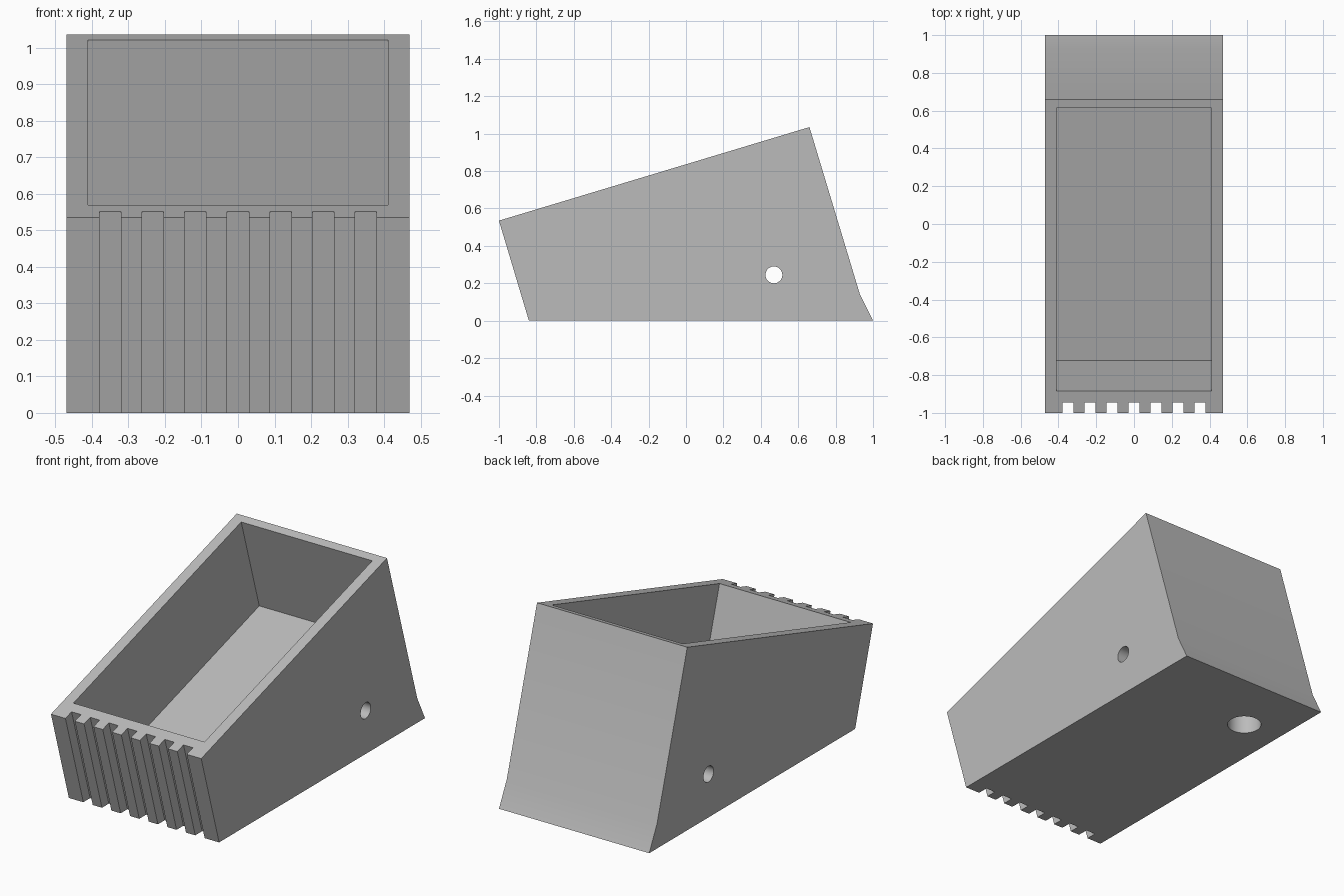
import bpy
import bmesh
from math import pi
from mathutils import Matrix, Vector

old = bpy.data.objects.get("Cube")
if old:
    bpy.data.objects.remove(old, do_unlink=True)

grey = bpy.data.materials.new("plain grey")
grey.use_nodes = True
grey.diffuse_color = (0.5, 0.5, 0.5, 1)
grey.node_tree.nodes["Principled BSDF"].inputs["Base Color"].default_value = (0.5, 0.5, 0.5, 1)


def finish(name, bm):
    bmesh.ops.recalc_face_normals(bm, faces=bm.faces)
    mesh = bpy.data.meshes.new(name)
    bm.to_mesh(mesh)
    bm.free()
    mesh.materials.append(grey)
    obj = bpy.data.objects.new(name, mesh)
    bpy.context.collection.objects.link(obj)
    return obj


def extrude_profile(name, points, x0, x1):
    """Extrude a (y, z) side profile from x0 to x1."""
    bm = bmesh.new()
    face = bm.faces.new([bm.verts.new((x0, p[0], p[1])) for p in points])
    new = bmesh.ops.extrude_face_region(bm, geom=[face])["geom"]
    bmesh.ops.translate(bm, vec=(x1 - x0, 0, 0),
                        verts=[v for v in new if isinstance(v, bmesh.types.BMVert)])
    return finish(name, bm)


def cylinder(name, location, radius, depth, rotation):
    bm = bmesh.new()
    bmesh.ops.create_cone(bm, cap_ends=True, segments=48, radius1=radius, radius2=radius,
                          depth=depth, matrix=Matrix.Translation(location) @ rotation)
    return finish(name, bm)


def cut(target, cutter):
    cutter.hide_render = True
    mod = target.modifiers.new("cut", "BOOLEAN")
    mod.operation = "DIFFERENCE"
    mod.solver = "EXACT"
    mod.object = cutter
    bpy.context.view_layer.objects.active = target
    bpy.ops.object.modifier_apply(modifier=mod.name)
    bpy.data.objects.remove(cutter, do_unlink=True)


# Wedge body with a flared rear foot
front_top, back_top = Vector((-1, 0.535)), Vector((0.66, 1.035))
body = extrude_profile("holder_body",
                       [(-0.84, 0), (1, 0), (0.93, 0.14), back_top, front_top], -0.47, 0.47)
along = (back_top - front_top).normalized()
down = Vector((along.y, -along.x))

# Tilted pocket, square to the sloping rim
near = front_top + along * 0.12
far = back_top - along * 0.048
pocket = [near - down * 0.1, far - down * 0.1, far + down * 0.56, near + down * 0.56]
cut(body, extrude_profile("pocket_cutter", pocket, -0.41, 0.41))

# Seven grooves down the front
slot = [front_top + along * a + down * d
        for a, d in ((-0.1, -0.1), (0.0575, -0.1), (0.0575, 0.8), (-0.1, 0.8))]
for i in range(-3, 4):
    x = i * 0.1167
    cut(body, extrude_profile("groove_cutter", slot, x - 0.0295, x + 0.0295))

# Cross hole through the sides and a blind hole underneath
cut(body, cylinder("side_hole_cutter", (0, 0.47, 0.245), 0.045, 1.2,
                   Matrix.Rotation(pi / 2, 4, "Y")))
cut(body, cylinder("base_hole_cutter", (-0.24, 0.634, 0.05), 0.09, 0.3, Matrix.Identity(4)))

# Smooth holes and foot, crisp edges elsewhere
bpy.ops.object.select_all(action="DESELECT")
body.select_set(True)
bpy.context.view_layer.objects.active = body
bpy.ops.object.shade_smooth_by_angle(angle=pi / 6)
